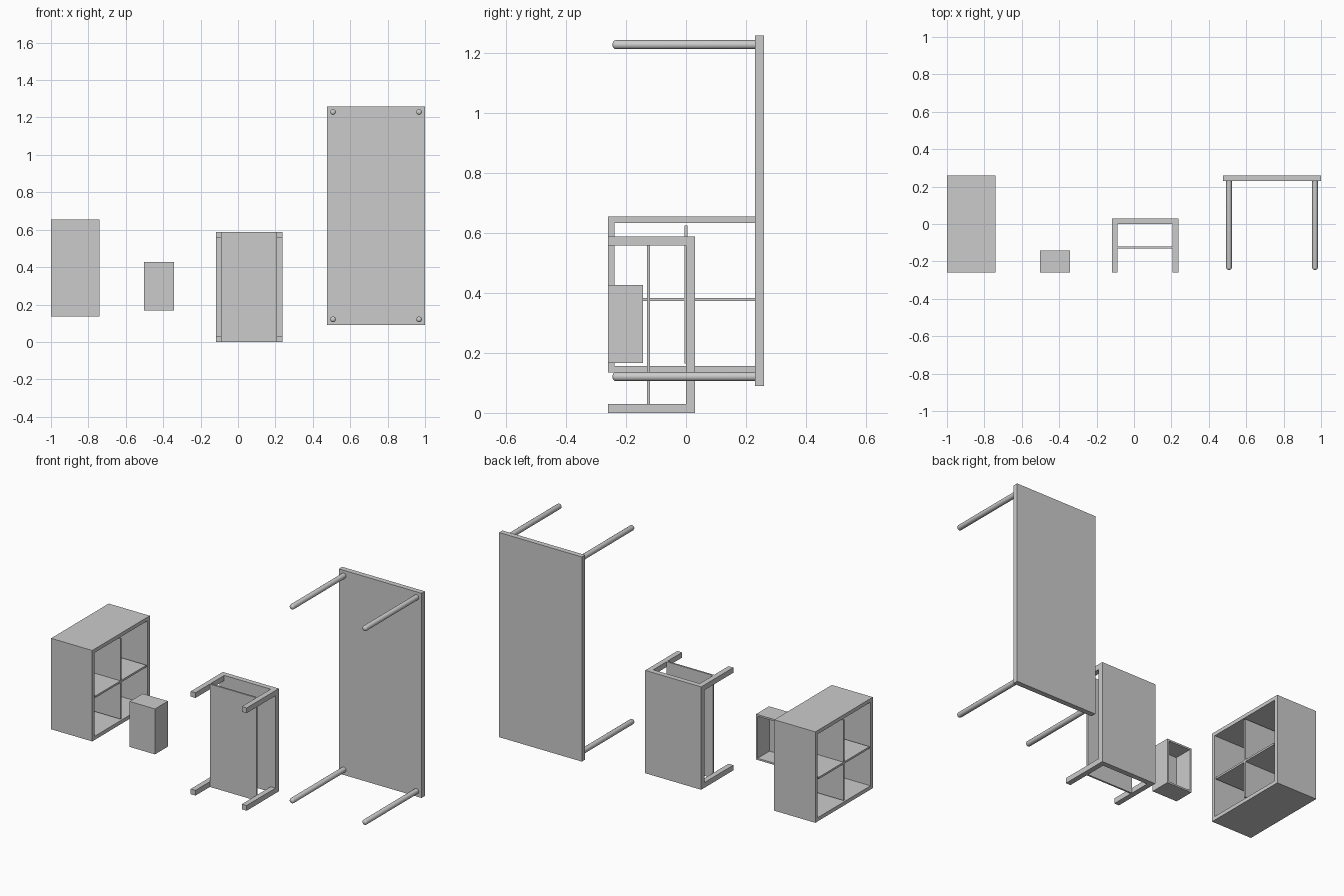
import bpy, bmesh, math
from mathutils import Matrix, Vector

if "Cube" in bpy.data.objects:
    bpy.data.objects.remove(bpy.data.objects["Cube"])


def finish(bm, name):
    bmesh.ops.recalc_face_normals(bm, faces=bm.faces)
    mesh = bpy.data.meshes.new(name)
    bm.to_mesh(mesh)
    bm.free()
    ob = bpy.data.objects.new(name, mesh)
    bpy.context.collection.objects.link(ob)
    return ob


def cuboid(x, y, z):
    """bmesh block from (min, max) ranges"""
    bm = bmesh.new()
    size = [b - a for a, b in (x, y, z)]
    mid = [(a + b) / 2 for a, b in (x, y, z)]
    bmesh.ops.create_cube(bm, size=1, matrix=Matrix.Translation(mid) @ Matrix.Diagonal((*size, 1)))
    bm.normal_update()
    return bm


def box(name, x, y, z):
    return finish(cuboid(x, y, z), name)


# Cube shelf: hollow frame open on both x sides
SX = (-1.0, -0.74)
bm = cuboid(SX, (-0.26, 0.26), (0.135, 0.655))
sides = [f for f in bm.faces if abs(f.normal.x) > 0.9]
bmesh.ops.inset_individual(bm, faces=sides, thickness=0.03)
rims = [e for f in sides for e in f.edges]
bmesh.ops.delete(bm, geom=sides, context='FACES_ONLY')
bmesh.ops.bridge_loops(bm, edges=rims)
finish(bm, "shelf_frame")

# Shelf dividers
box("shelf_upright_divider", SX, (-0.005, 0.005), (0.165, 0.625))
for i, y in enumerate([(-0.23, -0.005), (0.005, 0.23)]):
    box(f"shelf_board_{i + 1}", SX, y, (0.373, 0.384))

# Storage bin, open at the back
bm = cuboid((-0.503, -0.343), (-0.26, -0.143), (0.167, 0.427))
bmesh.ops.delete(bm, geom=[f for f in bm.faces if f.normal.y > 0.9], context='FACES_ONLY')
bin_ob = finish(bm, "storage_bin")
solid = bin_ob.modifiers.new("walls", 'SOLIDIFY')
solid.thickness = 0.01
solid.offset = -1
solid.use_even_offset = True

# Small table lying on its side: top, lower shelf, square legs
X0, X1, Z0, Z1, T = -0.117, 0.237, 0.0, 0.588, 0.03
box("small_table_top", (X0, X1), (0.0, 0.03), (Z0, Z1))
box("small_table_shelf", (X0 + T, X1 - T), (-0.13, -0.12), (Z0, Z1))
for x in (X0, X1 - T):
    for z in (Z0, Z1 - T):
        box("small_table_leg", (x, x + T), (-0.26, 0.0), (z, z + T))

# Large table on its side: top and round legs with rounded tips
box("large_table_top", (0.477, 1.0), (0.23, 0.26), (0.09, 1.26))
Y0, Y1, R = -0.245, 0.23, 0.015
for x in (0.508, 0.968):
    for z in (0.121, 1.229):
        bm = bmesh.new()
        place = Matrix.Translation((x, (Y0 + Y1) / 2, z)) @ Matrix.Rotation(math.pi / 2, 4, 'X')
        bmesh.ops.create_cone(bm, cap_ends=True, segments=16, radius1=R, radius2=R,
                              depth=Y1 - Y0, matrix=place)
        tip = [e for e in bm.edges if all(v.co.y < Y0 + 0.001 for v in e.verts)]
        bmesh.ops.bevel(bm, geom=tip, offset=0.011, segments=3, profile=0.5, affect='EDGES')
        leg = finish(bm, "large_table_leg")
        bpy.ops.object.select_all(action='DESELECT')
        leg.select_set(True)
        bpy.context.view_layer.objects.active = leg
        bpy.ops.object.shade_smooth_by_angle(angle=math.radians(40))
